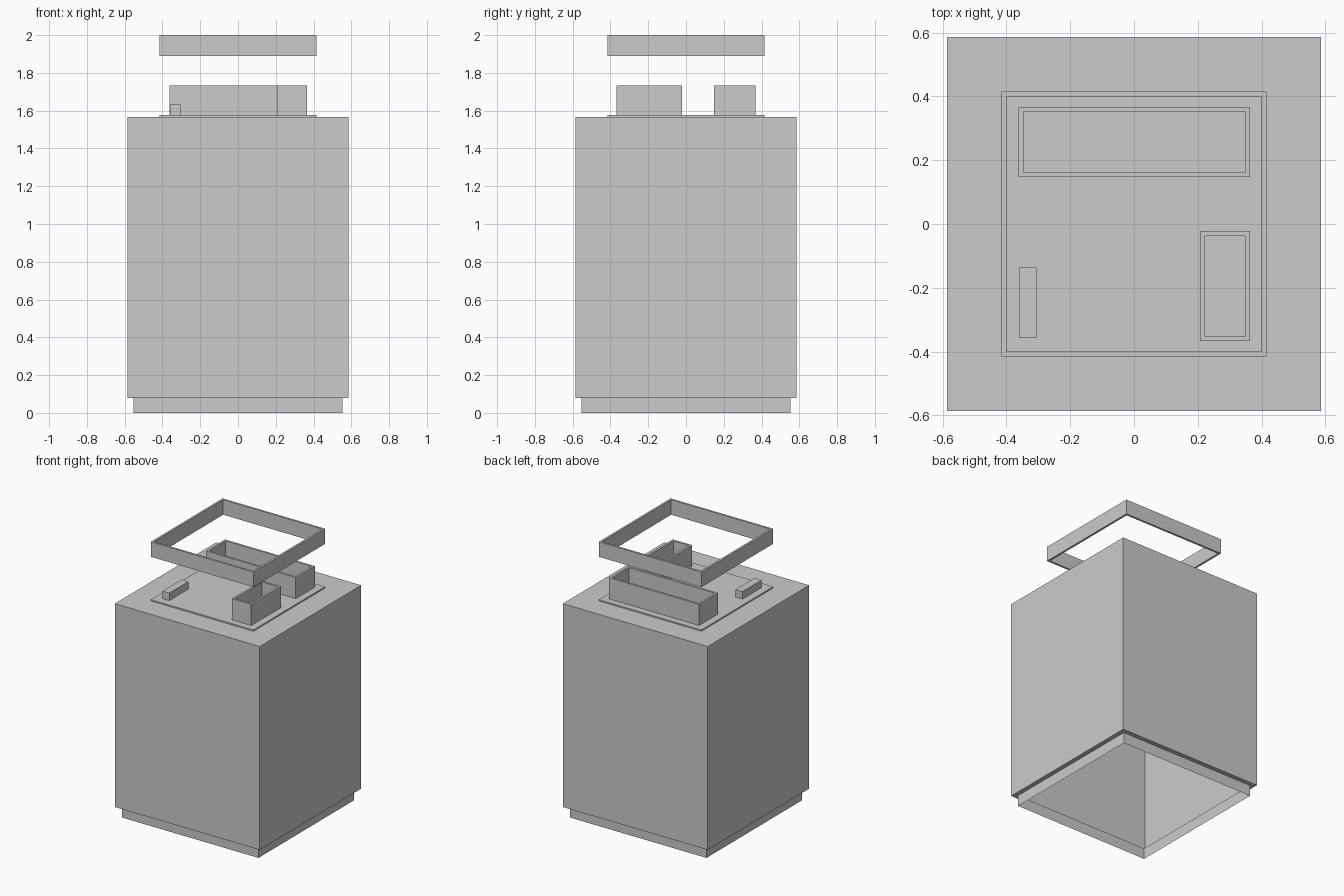
import bpy, bmesh

if "Cube" in bpy.data.objects:
    bpy.data.objects.remove(bpy.data.objects["Cube"])


def make_object(name, bm):
    bmesh.ops.recalc_face_normals(bm, faces=bm.faces)
    mesh = bpy.data.meshes.new(name)
    bm.to_mesh(mesh)
    bm.free()
    obj = bpy.data.objects.new(name, mesh)
    bpy.context.collection.objects.link(obj)
    return obj


def stack(name, rings, cap_end=True, closed=False):
    """Skin a stack of rectangles, each given as (centre x, centre y, half x, half y, z)."""
    bm = bmesh.new()
    loops = [[bm.verts.new((cx + sx * hx, cy + sy * hy, z))
              for sx, sy in ((-1, -1), (1, -1), (1, 1), (-1, 1))]
             for cx, cy, hx, hy, z in rings]
    pairs = list(zip(loops, loops[1:]))
    if closed:
        pairs.append((loops[-1], loops[0]))
    for a, b in pairs:
        for i in range(4):
            j = (i + 1) % 4
            bm.faces.new((a[i], a[j], b[j], b[i]))
    if cap_end:
        bm.faces.new(loops[-1])
    return make_object(name, bm)


def square(half, z):
    return (0, 0, half, half, z)


def tray(name, x0, x1, y0, y1):
    cx, cy, hx, hy = (x0 + x1) / 2, (y0 + y1) / 2, (x1 - x0) / 2, (y1 - y0) / 2
    ix, iy = hx - WALL, hy - WALL
    return stack(name, [(cx, cy, hx, hy, DECK), (cx, cy, hx, hy, 1.732),
                        (cx, cy, ix, iy, 1.732), (cx, cy, ix, iy, DECK + WALL)])


WALL = 0.015
DECK = 1.577

# Hollow pedestal, open underneath: recessed plinth, body and raised deck
stack("pedestal", [square(0.553, 0), square(0.553, 0.08), square(0.586, 0.08),
                   square(0.586, 1.567), square(0.415, 1.567), square(0.415, DECK)])

# Open trays on the deck
tray("back_tray", -0.362, 0.364, 0.147, 0.367)
tray("side_tray", 0.207, 0.364, -0.367, -0.022)

# Small solid block
stack("small_block", [(-0.333, -0.247, 0.028, 0.11, DECK), (-0.333, -0.247, 0.028, 0.11, 1.632)])

# Floating square frame at the top
stack("top_frame", [square(0.415, 1.89), square(0.415, 2.0),
                    square(0.4, 2.0), square(0.4, 1.89)], cap_end=False, closed=True)
